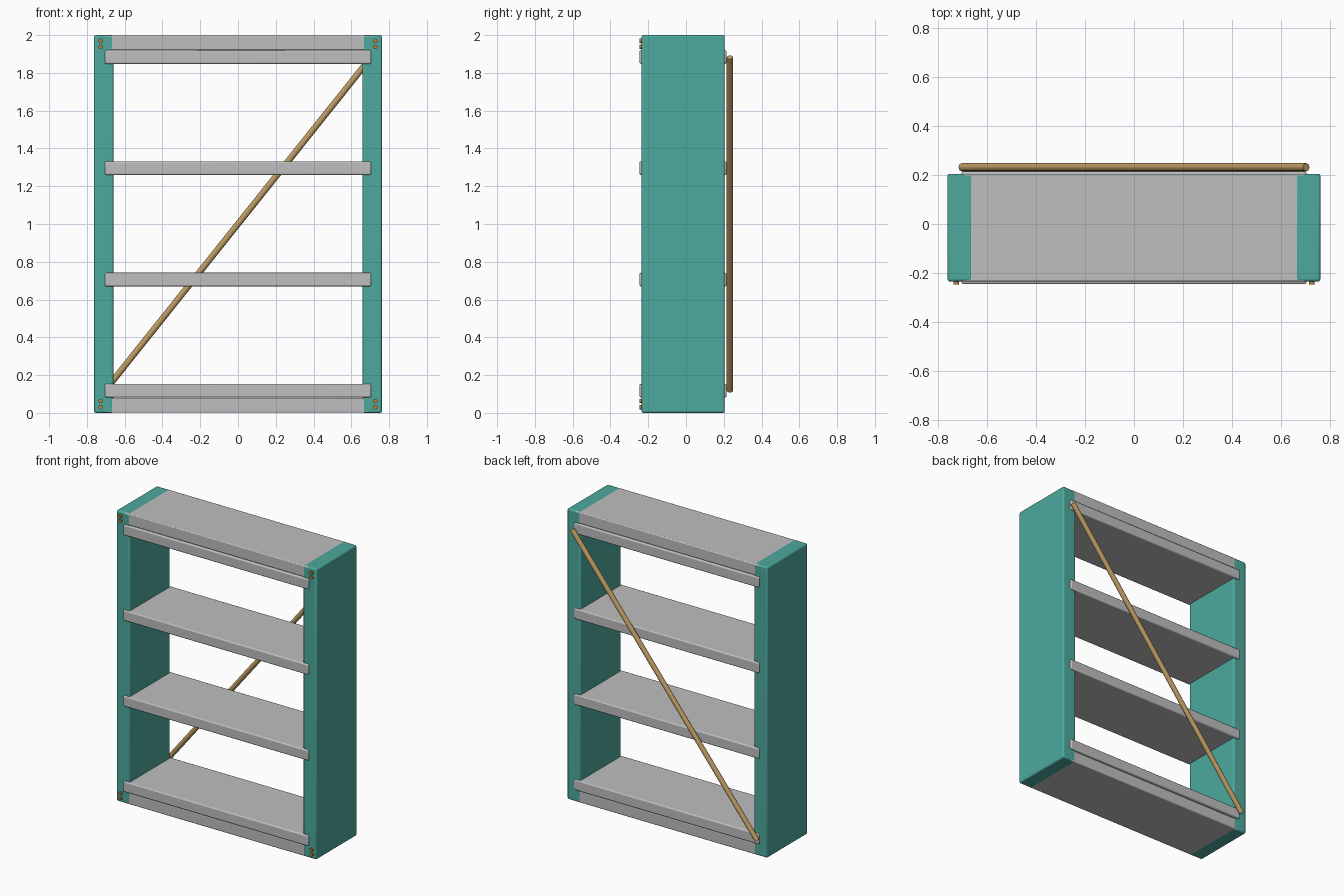
import bpy
from mathutils import Vector

default = bpy.data.objects.get("Cube")
if default:
    bpy.data.objects.remove(default, do_unlink=True)


def make_material(name, rgb):
    mat = bpy.data.materials.new(name)
    mat.use_nodes = True
    color = (*rgb, 1.0)
    mat.diffuse_color = color
    mat.node_tree.nodes["Principled BSDF"].inputs["Base Color"].default_value = color
    return mat


TEAL = make_material("teal paint", (0.075, 0.40, 0.34))
GREY = make_material("light grey board", (0.52, 0.52, 0.52))
TAN = make_material("tan wood", (0.50, 0.33, 0.12))
ORANGE = make_material("orange dowel", (0.52, 0.22, 0.05))


def finish(obj, name, mat):
    obj.name = name
    obj.data.materials.append(mat)
    bpy.ops.object.shade_smooth_by_angle()
    return obj


def box(name, low, high, mat, bevel):
    """Rounded box between two opposite corners."""
    low, high = Vector(low), Vector(high)
    bpy.ops.mesh.primitive_cube_add(size=1, location=(low + high) / 2)
    obj = bpy.context.object
    for vert in obj.data.vertices:
        vert.co *= high - low
    mod = obj.modifiers.new("rounded edges", "BEVEL")
    mod.width = bevel
    mod.segments = 3
    return finish(obj, name, mat)


def rod(name, start, end, radius, mat):
    """Round bar between two points."""
    start, end = Vector(start), Vector(end)
    axis = end - start
    bpy.ops.mesh.primitive_cylinder_add(
        vertices=16, radius=radius, depth=axis.length,
        location=(start + end) / 2,
        rotation=axis.to_track_quat("Z", "Y").to_euler())
    return finish(bpy.context.object, name, mat)


FRONT, BACK = -0.235, 0.205
HEIGHT, BOARD = 2.0, 0.08

# Upright side panels
box("left_side_panel", (0.66, FRONT, 0), (0.762, BACK, HEIGHT), TEAL, 0.01)
box("right_side_panel", (-0.762, FRONT, 0), (-0.66, BACK, HEIGHT), TEAL, 0.01)

# Top and bottom boards, let into the panels just under flush
inset = 0.0008
for name, z in (("bottom_board", 0), ("top_board", HEIGHT - BOARD)):
    box(name, (-0.70, FRONT + inset, z + inset),
        (0.70, BACK - inset, z + BOARD - inset), GREY, 0.006)

# Shelves running through the panels, slightly proud front and back
for i, z in enumerate((0.082, 0.67, 1.26, 1.848)):
    box(f"shelf_{i + 1}", (-0.705, FRONT - 0.011, z),
        (0.705, BACK + 0.01, z + 0.072), GREY, 0.008)

# Dowel pairs at the front corners
for side, x in (("left", 0.727), ("right", -0.727)):
    for i, z in enumerate((0.03, 0.063, 1.938, 1.97)):
        rod(f"{side}_dowel_{i + 1}", (x, FRONT - 0.012, z),
            (x, FRONT + 0.03, z), 0.0115, ORANGE)

# Diagonal brace across the back
rod("back_brace", (-0.704, 0.232, 0.118), (0.704, 0.232, 1.882), 0.0165, TAN)
